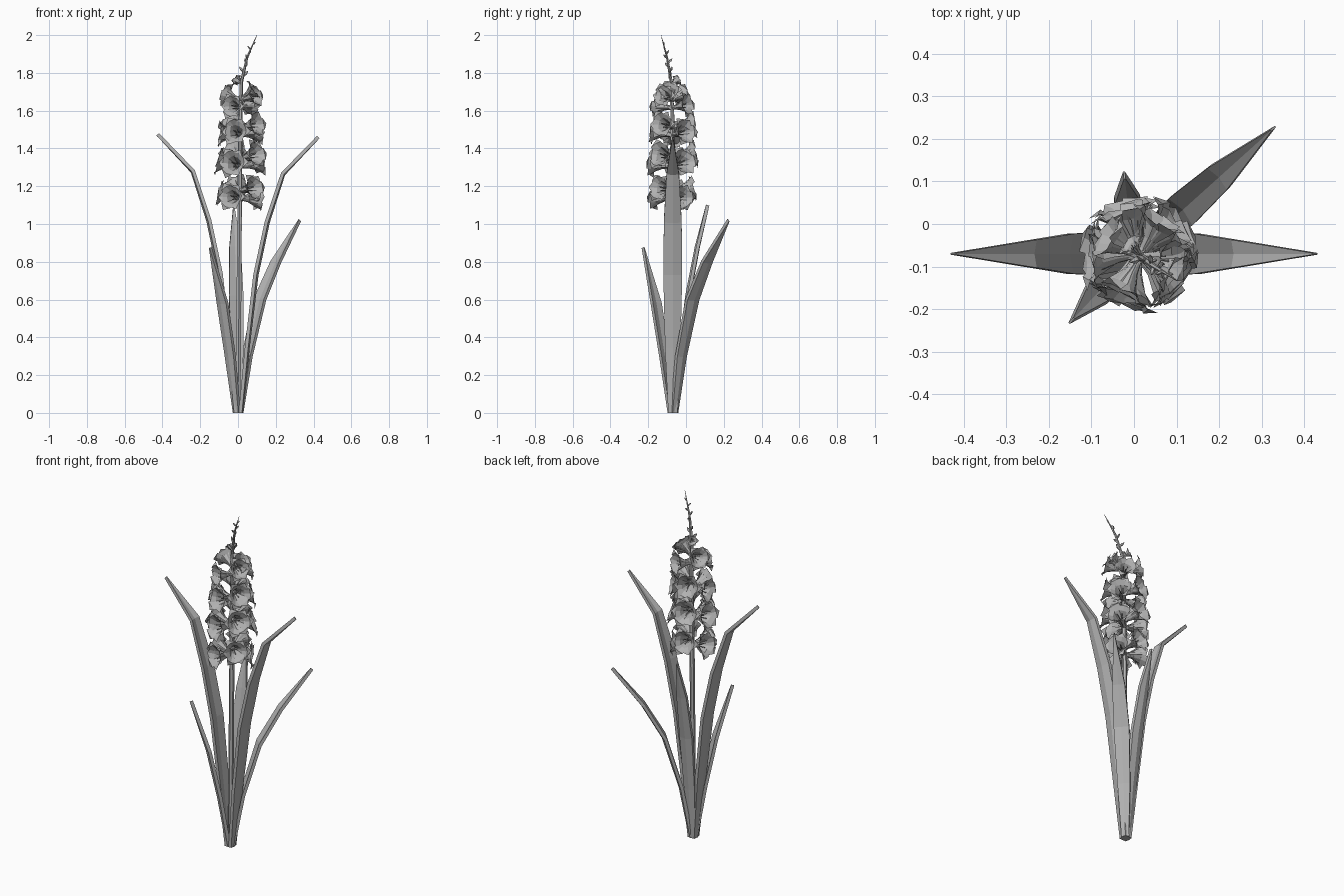
import bpy, bmesh, math, random
from mathutils import Vector, Matrix

random.seed(4)
if "Cube" in bpy.data.objects:
    bpy.data.objects.remove(bpy.data.objects["Cube"])

grey = bpy.data.materials.new("plain grey")
grey.use_nodes = True
colour = (0.45, 0.45, 0.45, 1)
grey.diffuse_color = colour
grey.node_tree.nodes["Principled BSDF"].inputs["Base Color"].default_value = colour


def finish(name, bm):
    bmesh.ops.recalc_face_normals(bm, faces=bm.faces)
    mesh = bpy.data.meshes.new(name)
    bm.to_mesh(mesh)
    bm.free()
    mesh.materials.append(grey)
    obj = bpy.data.objects.new(name, mesh)
    bpy.context.collection.objects.link(obj)
    return obj


def loft(bm, rings):
    """Join closed rings of points into a capped skin."""
    rows = [[bm.verts.new(p) for p in ring] for ring in rings]
    n = len(rows[0])
    for a, b in zip(rows, rows[1:]):
        for i in range(n):
            j = (i + 1) % n
            bm.faces.new((a[i], a[j], b[j], b[i]))
    bm.faces.new(rows[0])
    bm.faces.new(rows[-1])


def tube(bm, path, radii, sides=6):
    rings = []
    for i, p in enumerate(path):
        d = path[min(i + 1, len(path) - 1)] - path[max(i - 1, 0)]
        q = d.to_track_quat('Z', 'Y')
        rings.append([p + q @ Vector((radii[i] * math.cos(k * math.tau / sides),
                                      radii[i] * math.sin(k * math.tau / sides), 0))
                      for k in range(sides)])
    loft(bm, rings)


# Leaves: folded blades with a centre crease, swept along a bent profile
def leaf(name, angle, profile, half_widths, thick=0.018):
    a = math.radians(angle)
    out = Vector((math.cos(a), math.sin(a), 0))
    side = Vector((-out.y, out.x, 0))
    pts = [Vector((0, -0.07, z)) + out * r for r, z in profile]
    bm = bmesh.new()
    rings = []
    for i, p in enumerate(pts):
        d = (pts[min(i + 1, len(pts) - 1)] - pts[max(i - 1, 0)]).normalized()
        nrm = side.cross(d).normalized()
        if i == 0:
            nrm = out
        if nrm.dot(out) < 0:
            nrm = -nrm
        w = half_widths[i]
        fold = nrm * w * 0.2
        t = nrm * thick / 2
        rings.append([p - side * w - t, p + fold - t, p + side * w - t,
                      p + side * w + t, p + fold + t, p - side * w + t])
    loft(bm, rings)
    return finish(name, bm)


tall = [(0.012, 0), (0.045, 0.35), (0.09, 0.74), (0.15, 1.02), (0.236, 1.28), (0.425, 1.475)]
tall_w = [0.024, 0.041, 0.05, 0.047, 0.033, 0.002]
leaf("left_leaf", 0, [(r, z * 0.99) for r, z in tall], tall_w)
leaf("right_leaf", 180, tall, tall_w)
leaf("back_left_leaf", 42, [(0.012, 0), (0.065, 0.3), (0.155, 0.6), (0.27, 0.8), (0.44, 1.02)],
     [0.02, 0.034, 0.042, 0.034, 0.002])
leaf("front_right_leaf", 227, [(0.01, 0), (0.06, 0.3), (0.12, 0.58), (0.215, 0.875)],
     [0.02, 0.032, 0.034, 0.002])
leaf("back_leaf", 97, [(0.012, 0), (0.04, 0.3), (0.08, 0.62), (0.13, 0.88), (0.186, 1.1)],
     [0.022, 0.032, 0.038, 0.03, 0.002])

# Stem, bending at the tip
stem_path = [Vector(p) for p in ((0, -.07, 0), (.008, -.07, 1), (.012, -.07, 1.5),
                                 (.018, -.078, 1.75), (.048, -.1, 1.88), (.1, -.132, 2))]
bm = bmesh.new()
tube(bm, stem_path, [0.015, 0.014, 0.012, 0.009, 0.006, 0.001])
finish("stem", bm)


def stem_at(z):
    for a, b in zip(stem_path, stem_path[1:]):
        if z <= b.z:
            return a.lerp(b, (z - a.z) / (b.z - a.z))
    return stem_path[-1]


# One blossom: six ruffled petals around a throat, with stamens
def blossom(name, origin, angle, tilt, size):
    bm = bmesh.new()
    for k in range(6):
        inner = k % 2
        spread = 0.9 if inner else 1.02
        spin = Matrix.Rotation(k * math.tau / 6, 3, 'Z')
        # distance from axis, height along axis, half width
        rows = [(0.10, 0.0, 0.06), (0.22, 0.6, 0.17), (0.42, 1.02, 0.34),
                (0.70, 1.28 - 0.08 * inner, 0.36)]
        grid = []
        for r, h, w in rows:
            ruffle = random.uniform(-0.06, 0.06)
            grid.append([bm.verts.new(spin @ Vector((r * spread - abs(s) * r * 0.12,
                                                     s * w, h + s * ruffle + abs(s) * 0.07 * r)) * size)
                         for s in (-1, 0, 1)])
        for a, b in zip(grid, grid[1:]):
            for i in range(2):
                bm.faces.new((a[i], a[i + 1], b[i + 1], b[i]))
        tip = bm.verts.new(spin @ Vector((0.96 * spread, random.uniform(-.08, .08),
                                          1.24 + random.uniform(-.1, .08))) * size)
        for i in range(2):
            bm.faces.new((grid[-1][i], grid[-1][i + 1], tip))
    for k in range(3):
        a = k * math.tau / 3 + 0.5
        tube(bm, [Vector((0, 0, 0.2)) * size,
                  Vector((0.16 * math.cos(a), 0.16 * math.sin(a), 1.05)) * size],
             [0.03 * size, 0.035 * size], 4)
    # Green sheath below the blossom
    tube(bm, [Vector((0, 0, h)) * size for h in (-0.2, 0.15, 0.5)],
         [0.08 * size, 0.17 * size, 0.12 * size], 5)
    d = Vector((math.cos(angle) * math.cos(tilt), math.sin(angle) * math.cos(tilt), math.sin(tilt)))
    bm.transform(Matrix.Translation(origin) @ d.to_track_quat('Z', 'Y').to_matrix().to_4x4())
    return finish(name, bm)


# Tiers: height, blossom count, size, first angle in degrees
for t, (z, count, size, start) in enumerate(((1.15, 5, 0.086, 245), (1.32, 5, 0.092, 250),
                                             (1.485, 5, 0.086, 255), (1.63, 4, 0.076, 240))):
    for i in range(count):
        a = math.radians(start + i * 360 / count)
        zz = z + 0.04 * (i % 2) - 0.015
        blossom(f"blossom_{t + 1}_{i + 1}", stem_at(zz), a, math.radians(random.uniform(2, 16)), size)
blossom("young_blossom_left", stem_at(1.66), math.radians(-10), 0.6, 0.07)
blossom("young_blossom_back", stem_at(1.74), math.radians(130), 0.5, 0.036)

# Closed buds alternating up the tip
bm = bmesh.new()
for i in range(9):
    z = 1.755 + i * 0.024
    a = math.radians(200 + 155 * i)
    p = stem_at(z)
    d = Vector((math.cos(a), math.sin(a), 1.1)).normalized()
    n = 0.045 - i * 0.003
    tube(bm, [p, p + d * n * 0.6, p + d * n], [0.003, 0.009 - i * 0.0006, 0.002], 5)
finish("tip_buds", bm)
